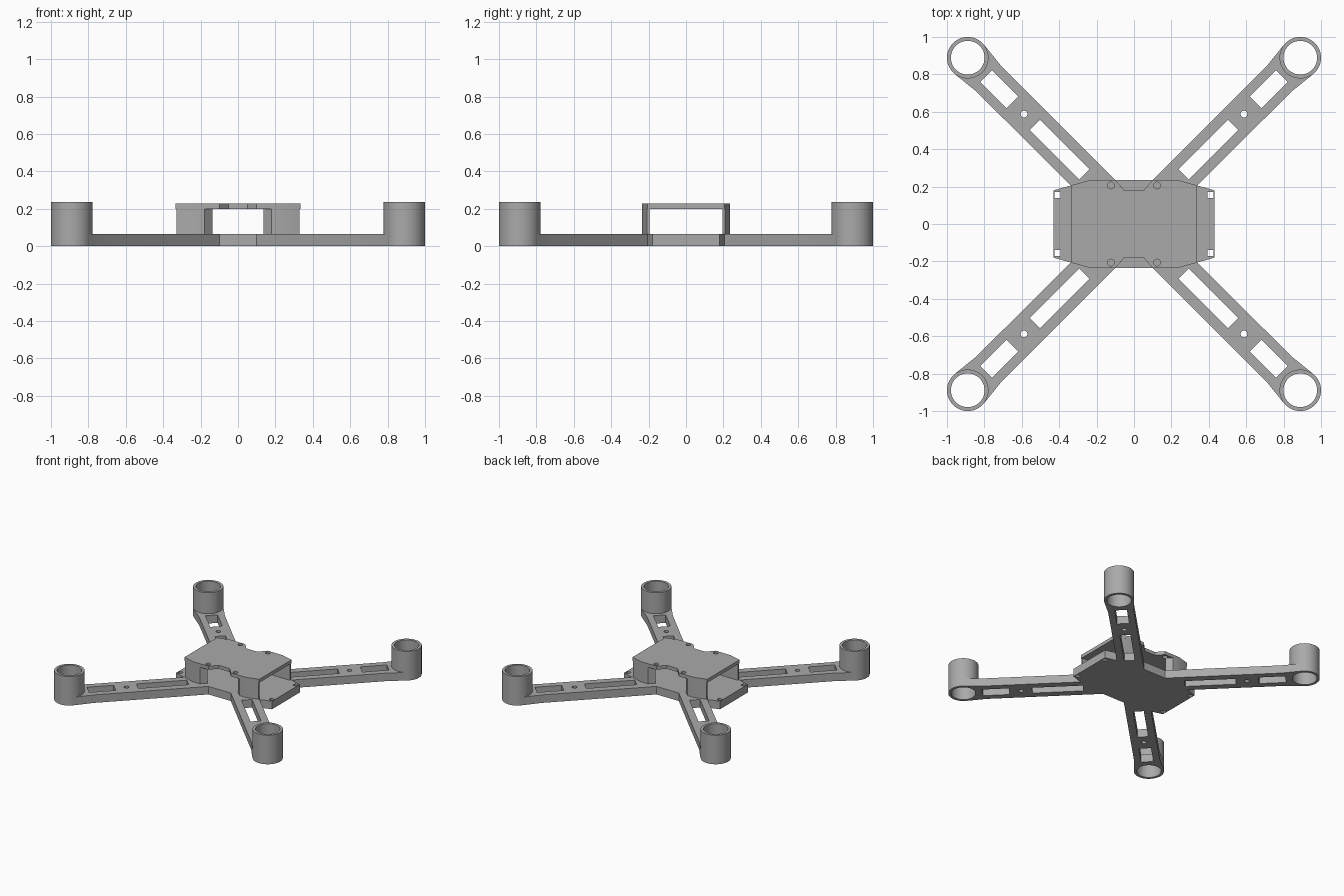
import bpy, bmesh
from math import sin, cos, pi, radians, sqrt

cube = bpy.data.objects.get("Cube")
if cube:
    bpy.data.objects.remove(cube, do_unlink=True)

grey = bpy.data.materials.new("frame grey")
colour = (0.40, 0.40, 0.40, 1)
grey.use_nodes = True
grey.diffuse_color = colour
grey.node_tree.nodes["Principled BSDF"].inputs["Base Color"].default_value = colour

QUADRANTS = [(1, 1), (-1, 1), (-1, -1), (1, -1)]
MOTOR = 0.889
BASE_TOP, DECK_BOTTOM, DECK_TOP, RING_TOP = 0.065, 0.2, 0.228, 0.235


def slab(name, loops, z0, z1):
    """Extrude closed flat loops (outline first, then holes) from z0 to z1."""
    curve = bpy.data.curves.new(name, "CURVE")
    curve.dimensions = "2D"
    curve.fill_mode = "BOTH"
    curve.extrude = (z1 - z0) / 2
    for loop in loops:
        spline = curve.splines.new("POLY")
        spline.points.add(len(loop) - 1)
        for point, (x, y) in zip(spline.points, loop):
            point.co = (x, y, 0, 1)
        spline.use_cyclic_u = True
    temp = bpy.data.objects.new(name + " outline", curve)
    bpy.context.collection.objects.link(temp)
    graph = bpy.context.evaluated_depsgraph_get()
    mesh = bpy.data.meshes.new_from_object(temp.evaluated_get(graph))
    bpy.data.objects.remove(temp, do_unlink=True)

    bm = bmesh.new()
    bm.from_mesh(mesh)
    bmesh.ops.remove_doubles(bm, verts=bm.verts, dist=0.0001)
    bmesh.ops.recalc_face_normals(bm, faces=bm.faces)
    bmesh.ops.translate(bm, verts=bm.verts, vec=(0, 0, (z0 + z1) / 2))
    bm.to_mesh(mesh)
    bm.free()
    mesh.materials.clear()
    mesh.materials.append(grey)
    obj = bpy.data.objects.new(name, mesh)
    bpy.context.collection.objects.link(obj)
    bpy.ops.object.select_all(action="DESELECT")
    obj.select_set(True)
    bpy.context.view_layer.objects.active = obj
    bpy.ops.object.shade_smooth_by_angle(angle=radians(30))
    return obj


def circle(x, y, r, n=20):
    return [(x + r * cos(2 * pi * i / n), y + r * sin(2 * pi * i / n)) for i in range(n)]


def box(x, y, half):
    return [(x - half, y - half), (x + half, y - half), (x + half, y + half), (x - half, y + half)]


def along_arm(u, v):
    """Point at distance u out along the diagonal arm and v to its left."""
    return ((u - v) / sqrt(2), (u + v) / sqrt(2))


def slot(d0, d1, half):
    u0, u1 = d0 * sqrt(2), d1 * sqrt(2)
    return [along_arm(*p) for p in [(u0, -half), (u1, -half), (u1, half), (u0, half)]]


def mirrored(loop, sx, sy):
    points = [(x * sx, y * sy) for x, y in loop]
    return points if sx * sy > 0 else points[::-1]


def four_way(loop):
    """Join a quarter outline and its mirror images into one loop."""
    return [p for sx, sy in QUADRANTS for p in mirrored(loop, sx, sy)]


# Base plate with four arms that flare into the motor rings
u_ring = MOTOR * sqrt(2)
flank = [(1.095, 0.095), (u_ring - 0.02, 0.11)]
arc = [(u_ring - 0.1 * cos(a), 0.1 * sin(a)) for a in [radians(d) for d in range(-75, 76, 15)]]
arm = [(u, -v) for u, v in flank] + arc + flank[::-1]
quarter = [(0.43, 0.18), (0.338, 0.206)] + [along_arm(*p) for p in arm] + [(0.1, 0.235)]
cutouts = [
    slot(0.265, 0.53, 0.039),
    slot(0.65, 0.79, 0.045),
    circle(0.588, 0.588, 0.018),
    box(0.41, 0.154, 0.016),
]
holes = [mirrored(c, sx, sy) for c in cutouts for sx, sy in QUADRANTS]
slab("base_plate_with_arms", [four_way(quarter)] + holes, 0, BASE_TOP)

# Notched top deck with four screw holes
deck = [(0.335, 0.207), (0.235, 0.235), (0.1, 0.235), (0.05, 0.178)]
screws = [circle(0.123 * sx, 0.206 * sy, 0.018) for sx, sy in QUADRANTS]
slab("top_deck", [four_way(deck)] + screws, DECK_BOTTOM, DECK_TOP)

# Motor rings and the thin side walls that carry the deck
wall = [(0.33, 0.195), (0.33, 0.208), (0.235, 0.235), (0.178, 0.235), (0.137, 0.195)]
for sx, sy in QUADRANTS:
    place = ("front" if sy < 0 else "back") + ("_left" if sx > 0 else "_right")
    x, y = MOTOR * sx, MOTOR * sy
    slab("motor_ring_" + place, [circle(x, y, 0.111, 48), circle(x, y, 0.09, 48)], 0, RING_TOP)
    slab("deck_wall_" + place, [mirrored(wall, sx, sy)], BASE_TOP, DECK_BOTTOM)
